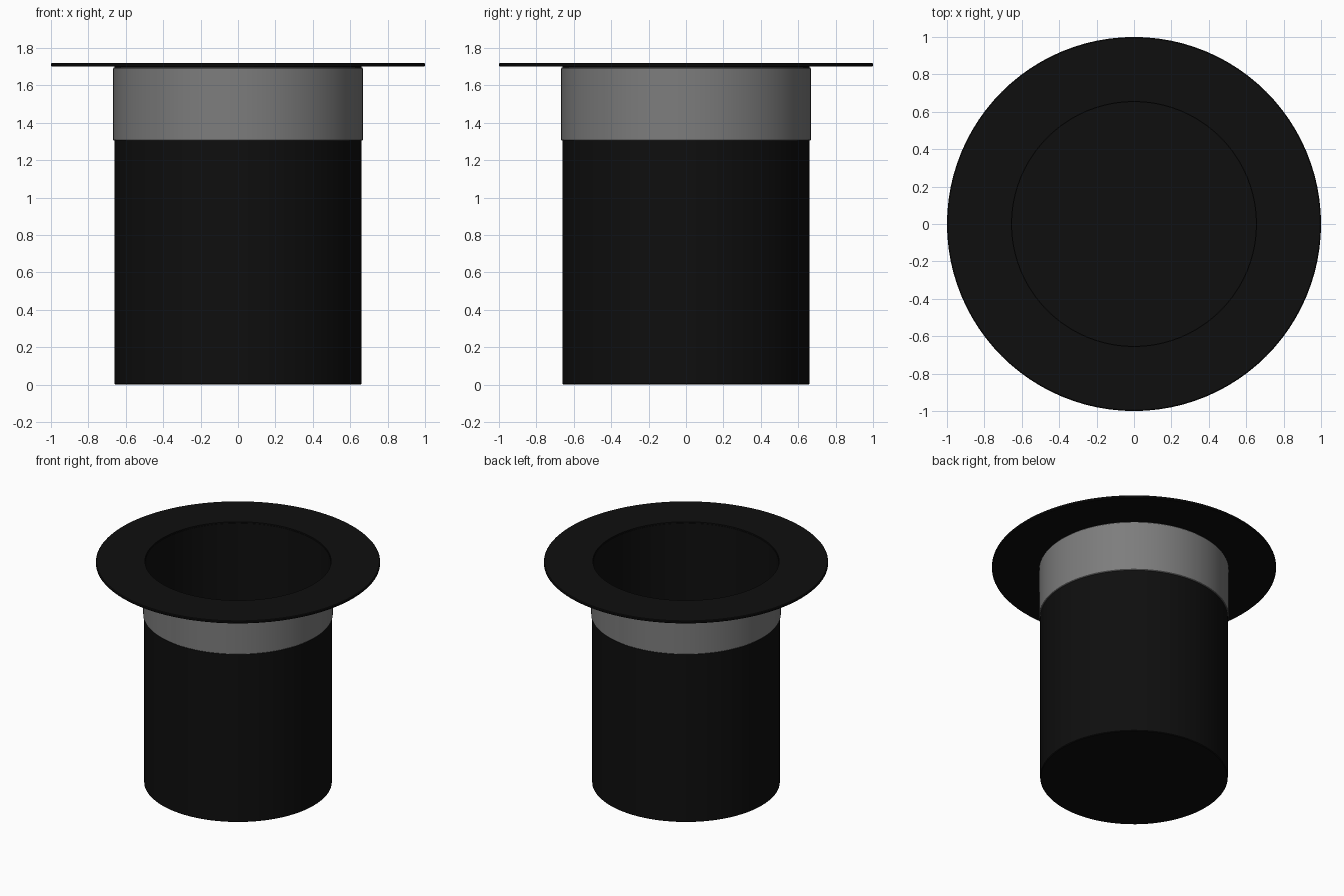
import bpy
import bmesh
import math

SEGMENTS = 96

default = bpy.data.objects.get("Cube")
if default:
    bpy.data.objects.remove(default, do_unlink=True)


def make_material(name, value):
    mat = bpy.data.materials.new(name)
    mat.use_nodes = True
    color = (value, value, value, 1)
    mat.diffuse_color = color
    bsdf = mat.node_tree.nodes["Principled BSDF"]
    bsdf.inputs["Base Color"].default_value = color
    bsdf.inputs["Roughness"].default_value = 0.8
    return mat


def lathe(name, profile, mat, closed=False):
    """Spin an (r, z) profile around the z axis."""
    bm = bmesh.new()
    verts = [bm.verts.new((r, 0, z)) for r, z in profile]
    pairs = list(zip(verts, verts[1:]))
    if closed:
        pairs.append((verts[-1], verts[0]))
    edges = [bm.edges.new(p) for p in pairs]
    bmesh.ops.spin(bm, geom=verts + edges, cent=(0, 0, 0), axis=(0, 0, 1),
                   angle=math.tau, steps=SEGMENTS, use_duplicate=False)
    bmesh.ops.remove_doubles(bm, verts=bm.verts, dist=0.0002)
    bmesh.ops.recalc_face_normals(bm, faces=bm.faces)
    mesh = bpy.data.meshes.new(name)
    bm.to_mesh(mesh)
    bm.free()
    mesh.materials.append(mat)
    obj = bpy.data.objects.new(name, mesh)
    bpy.context.collection.objects.link(obj)
    bpy.ops.object.select_all(action="DESELECT")
    obj.select_set(True)
    bpy.context.view_layer.objects.active = obj
    bpy.ops.object.shade_smooth_by_angle(angle=math.radians(35))
    return obj


black = make_material("black felt", 0.0045)
grey = make_material("grey ribbon", 0.205)

# Hollow crown, standing on its closed flat end
lathe("crown", [(0, 0), (0.655, 0), (0.66, 0.005), (0.66, 1.71),
                (0.652, 1.71), (0.652, 0.008), (0, 0.008)], black)

# Ribbon wrapped around the crown beside the brim
lathe("ribbon_band", [(0.659, 1.305), (0.664, 1.305), (0.667, 1.309),
                      (0.667, 1.691), (0.664, 1.695), (0.659, 1.695)],
      grey, closed=True)

# Thin flat brim with a softened rim
lathe("brim", [(0.655, 1.70), (0.995, 1.70), (1.0, 1.705), (1.0, 1.715),
               (0.995, 1.72), (0.655, 1.72)], black, closed=True)
